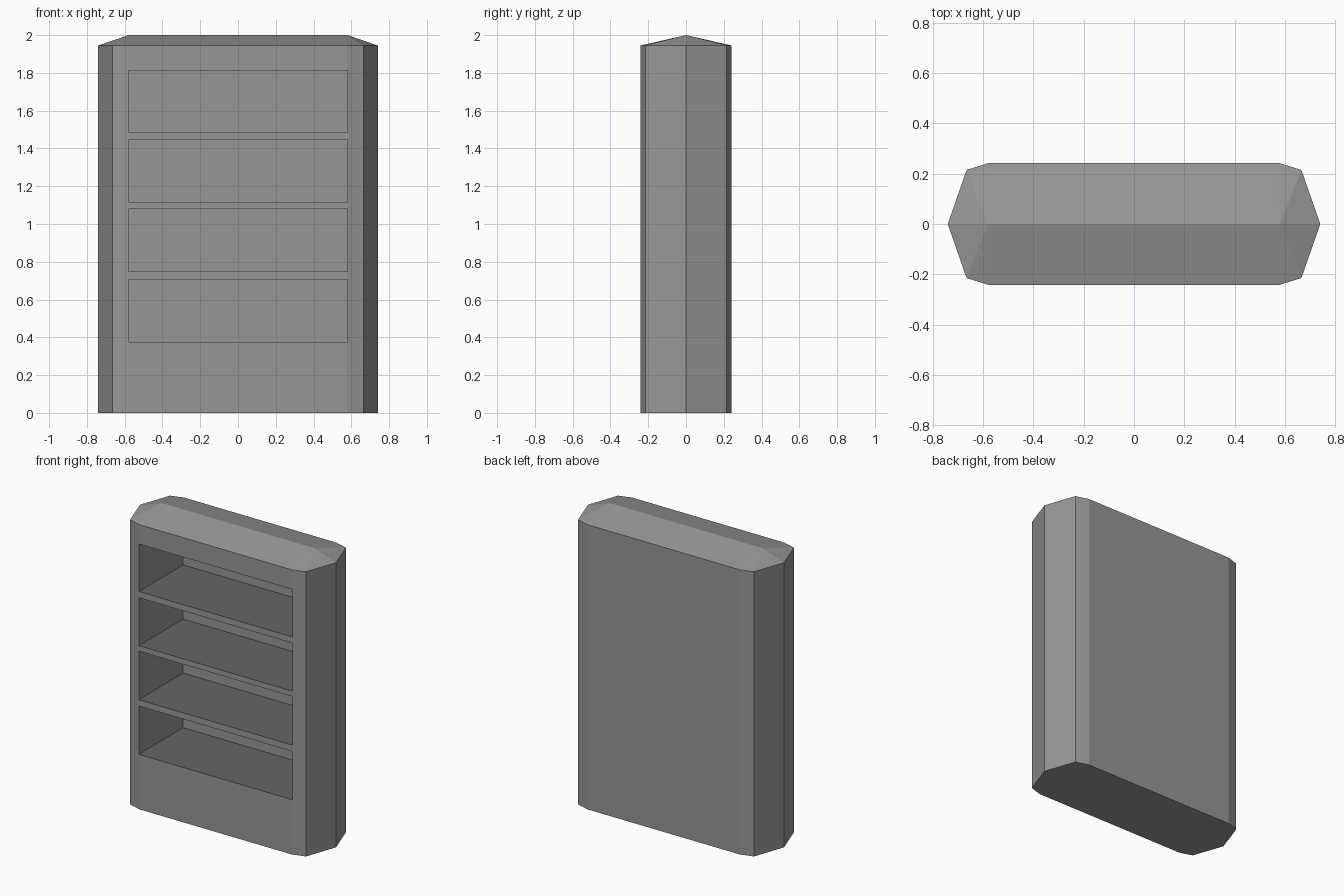
import bpy, bmesh
from mathutils import Matrix, Vector

if "Cube" in bpy.data.objects:
    bpy.data.objects.remove(bpy.data.objects["Cube"])


def make_material(name, value):
    mat = bpy.data.materials.new(name)
    mat.diffuse_color = (value, value, value, 1)
    mat.use_nodes = True
    mat.node_tree.nodes["Principled BSDF"].inputs["Base Color"].default_value = mat.diffuse_color
    return mat


def make_object(name, bm):
    mesh = bpy.data.meshes.new(name)
    bm.to_mesh(mesh)
    bm.free()
    obj = bpy.data.objects.new(name, mesh)
    bpy.context.collection.objects.link(obj)
    return obj


# Solid cabinet: bevelled plan with pointed ends and a low ridge on top
EAVE, TOP, RIDGE_X = 1.945, 2.0, 0.58
quarter = [(0.74, 0), (0.665, 0.215), (0.577, 0.242)]
plan = {(sx * x, sy * y) for x, y in quarter for sx in (1, -1) for sy in (1, -1)}
bm = bmesh.new()
for x, y in sorted(plan):
    for z in (0, EAVE):
        bm.verts.new((x, y, z))
for sx in (1, -1):
    bm.verts.new((sx * RIDGE_X, 0, TOP))
bmesh.ops.convex_hull(bm, input=bm.verts[:])
bmesh.ops.dissolve_limit(bm, angle_limit=0.01, verts=bm.verts[:], edges=bm.edges[:])
bmesh.ops.recalc_face_normals(bm, faces=bm.faces[:])
cabinet = make_object("shelf_cabinet", bm)
cabinet.data.materials.append(make_material("grey", 0.31))
cabinet.data.materials.append(make_material("dark grey", 0.13))

# Four deep shelf openings, cut from the front almost to the back
bm = bmesh.new()
for low, high in ((0.375, 0.705), (0.748, 1.08), (1.117, 1.445), (1.487, 1.812)):
    front, back = -0.4, 0.235
    size = Vector((1.16, back - front, high - low))
    middle = Vector((0, (front + back) / 2, (low + high) / 2))
    bmesh.ops.create_cube(bm, size=1, matrix=Matrix.LocRotScale(middle, None, size))
cutter = make_object("opening_cutter", bm)
cutter.hide_render = True

cut = cabinet.modifiers.new("openings", 'BOOLEAN')
cut.operation = 'DIFFERENCE'
cut.solver = 'EXACT'
cut.object = cutter
bpy.context.view_layer.objects.active = cabinet
bpy.ops.object.modifier_apply(modifier=cut.name)
bpy.data.objects.remove(cutter)

# Shelf boards: horizontal faces inside the openings are darker
for face in cabinet.data.polygons:
    inside = 0.1 < face.center.z < 1.9
    face.material_index = int(inside and abs(face.normal.z) > 0.9)
    face.use_smooth = False
